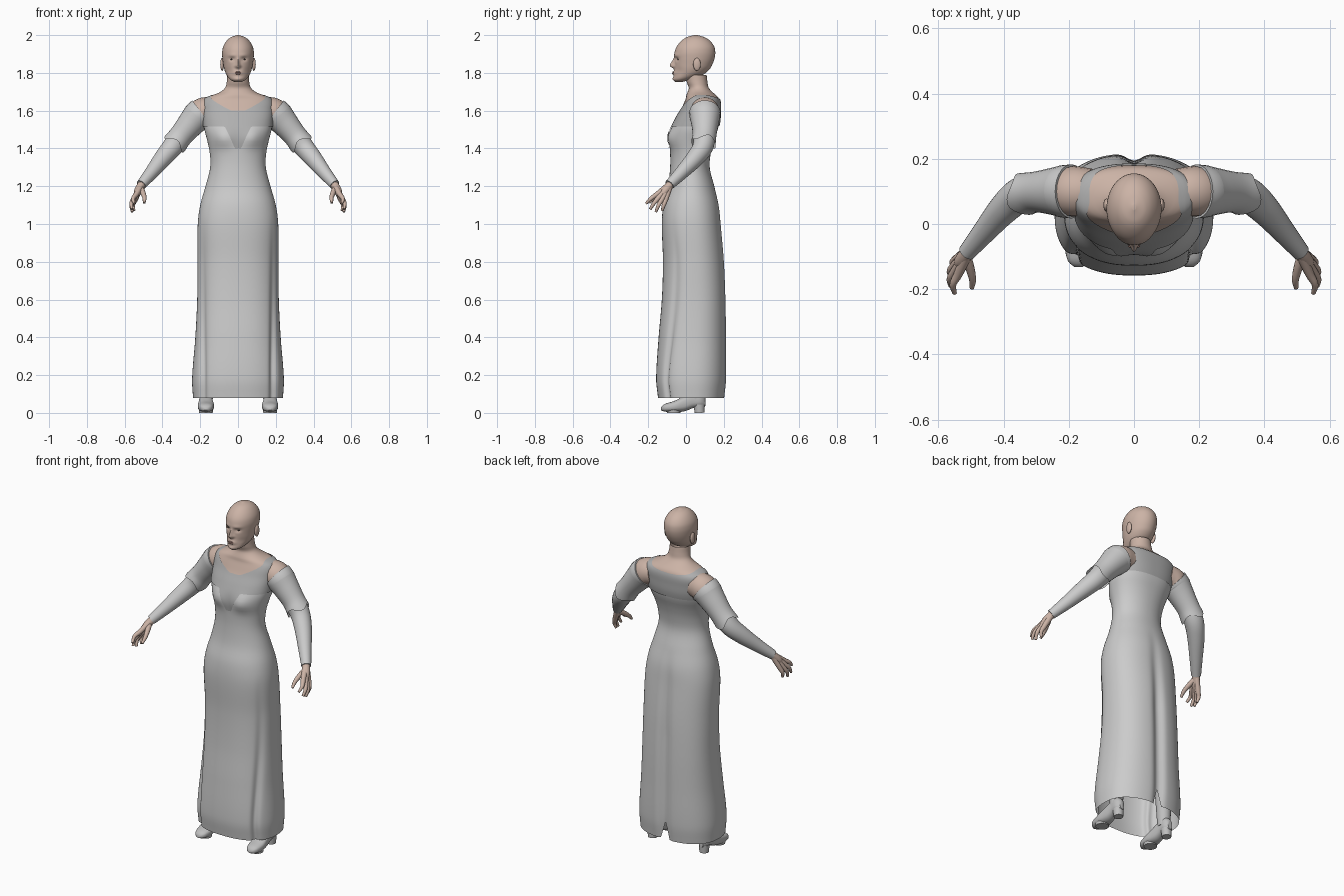
import bpy, bmesh, math
from mathutils import Vector

if "Cube" in bpy.data.objects:
    bpy.data.objects.remove(bpy.data.objects["Cube"])

TAU = 2 * math.pi


def material(name, rgb):
    m = bpy.data.materials.new(name)
    m.diffuse_color = (*rgb, 1)
    m.use_nodes = True
    m.node_tree.nodes["Principled BSDF"].inputs["Base Color"].default_value = m.diffuse_color
    return m


SKIN = material("skin", (0.60, 0.45, 0.38))
DRESS = material("dress grey", (0.60, 0.60, 0.60))
YOKE = material("yoke grey", (0.43, 0.43, 0.43))
BOOT = material("boot grey", (0.52, 0.52, 0.52))
LIP = material("lip", (0.45, 0.27, 0.23))
EYE = material("eye dark", (0.10, 0.08, 0.07))


def sample(rows, k):
    """Smooth curve through rows of (key, values...)."""
    k = min(max(k, rows[0][0]), rows[-1][0])
    i = 0
    while i < len(rows) - 2 and k > rows[i + 1][0]:
        i += 1
    a, b = rows[i], rows[i + 1]
    p, n = rows[max(i - 1, 0)], rows[min(i + 2, len(rows) - 1)]
    h = b[0] - a[0]
    t = (k - a[0]) / h
    out = []
    for j in range(1, len(a)):
        m0 = (b[j] - p[j]) / (b[0] - p[0]) * h
        m1 = (n[j] - a[j]) / (n[0] - a[0]) * h
        out.append((2*t**3 - 3*t*t + 1) * a[j] + (t**3 - 2*t*t + t) * m0
                   + (3*t*t - 2*t**3) * b[j] + (t**3 - t*t) * m1)
    return out


def surface(name, fn, nu, nv, mat, caps=False, mirror=False):
    """Closed-around grid from fn(angle, v), v running 0..1."""
    bm = bmesh.new()
    rings = [[bm.verts.new(fn(TAU * i / nu, j / nv)) for i in range(nu)] for j in range(nv + 1)]
    for r, s in zip(rings, rings[1:]):
        for i in range(nu):
            k = (i + 1) % nu
            bm.faces.new((r[i], r[k], s[k], s[i]))
    if caps:
        bm.faces.new(rings[0][::-1])
        bm.faces.new(rings[-1])
        bmesh.ops.recalc_face_normals(bm, faces=bm.faces[:])
    return finish(name, bm, mat, mirror)


def finish(name, bm, mat, mirror=False):
    me = bpy.data.meshes.new(name)
    bm.to_mesh(me)
    bm.free()
    me.materials.append(mat)
    ob = bpy.data.objects.new(name, me)
    bpy.context.collection.objects.link(ob)
    if mirror:
        ob.modifiers.new("mirror", "MIRROR").use_mirror_merge = False
    bpy.context.view_layer.objects.active = ob
    ob.select_set(True)
    bpy.ops.object.shade_smooth_by_angle(angle=math.radians(50))
    ob.select_set(False)
    return ob


def tube(name, pts, mat, nu=20, nv=24, caps=True, ragged=0):
    """Mirrored round tube through points (x, y, z, radius)."""
    rows = [(i / (len(pts) - 1), *p) for i, p in enumerate(pts)]

    def fn(a, v):
        x, y, z, r = sample(rows, v)
        d = Vector(sample(rows, v + 0.02)[:3]) - Vector(sample(rows, v - 0.02)[:3])
        d.normalize()
        s = d.cross(Vector((0, 1, 0.01))).normalized()
        t = s.cross(d)
        slip = ragged * math.sin(3 * a) * v ** 6
        return Vector((x, y, z)) + (s * math.cos(a) - t * math.sin(a)) * r + d * slip
    return surface(name, fn, nu, nv, mat, caps, True)


def blob(name, loc, size, mat, mirror=False):
    bm = bmesh.new()
    bmesh.ops.create_uvsphere(bm, u_segments=20, v_segments=12, radius=1)
    for v in bm.verts:
        v.co = Vector([c * s + o for c, s, o in zip(v.co, size, loc)])
    return finish(name, bm, mat, mirror)


def bump(d, width):
    return math.exp(-(d / width) ** 2)


# Body outline: height, half width, front y, back y, squareness
BODY = [(0.08, .238, -.148, .205, 2.4), (0.18, .243, -.158, .215, 2.4), (0.4, .226, -.145, .215, 2.4),
        (0.6, .216, -.128, .212, 2.4), (0.8, .214, -.122, .204, 2.3), (1.0, .213, -.128, .186, 2.3),
        (1.1, .2, -.12, .175, 2.2), (1.2, .172, -.095, .15, 2.1), (1.3, .147, -.084, .125, 2.1),
        (1.38, .15, -.084, .132, 2.1), (1.45, .165, -.088, .15, 2.2), (1.5, .178, -.08, .168, 2.3),
        (1.55, .182, -.058, .178, 2.4), (1.6, .185, -.03, .18, 2.4), (1.64, .184, -.012, .18, 2.4),
        (1.665, .172, -.002, .174, 2.3), (1.68, .142, .0, .163, 2.2), (1.695, .102, .006, .145, 2.1),
        (1.72, .07, .014, .122, 2), (1.75, .061, .003, .115, 2), (1.79, .058, -.005, .11, 2)]


def body(a, z, off):
    rx, yf, yb, n = sample(BODY, z)
    c, s = math.cos(a), math.sin(a)
    x = math.copysign(abs(c) ** (2 / n), c) * (rx + off)
    y = (yf + yb) / 2 + math.copysign(abs(s) ** (2 / n), s) * ((yb - yf) / 2 + off)
    if s < 0:   # bust
        y -= 0.017 * bump(abs(x) - .08, .05) * bump(z - 1.455, .045)
    drop = min(max((1.05 - z) / 0.8, 0), 1)
    if s > 0:   # centre back fold
        y -= 0.022 * bump(x, .03) * min(max((1.2 - z) / .5, 0), 1)
    else:       # side folds of the front panel
        g = drop * bump(abs(x) - .185, .014)
        x, y = x * (1 - .06 * g), y + .014 * g
    return x, y, z


def patch(name, lo, hi, off, mat, nv, nu=160):
    return surface(name, lambda a, v: body(a, lo(a) + (hi(a) - lo(a)) * v, off), nu, nv, mat)


def hem(a):
    return 0.08 + 0.1 * max(0, 1 - abs(a - math.pi / 2) / 0.07)


def yoke_edge(a):
    if math.sin(a) > 0:
        return 1.52
    x = abs(math.cos(a)) * 0.165
    return 1.515 - 0.115 * min(max((0.052 - x) / 0.036, 0), 1)


def neckline(a):
    s, c = math.sin(a), abs(math.cos(a))
    if s > 0:
        return 1.684 - 0.022 * s ** 2
    return 1.684 - 0.084 * min(1, (1 - c) * 1.15) ** 1.1


# Dress and the skin showing at the neck
patch("gown", hem, lambda a: 1.54, 0, DRESS, 70)
patch("yoke", yoke_edge, neckline, 0.005, YOKE, 24)
patch("neck_and_chest", lambda a: 1.53, lambda a: 1.79, -0.001, SKIN, 30, 64)

# Sleeves, with a ragged upper layer and a glimpse of shoulder
tube("shoulder", [(.13, .1, 1.6, .07), (.19, .1, 1.588, .077), (.25, .1, 1.53, .06)], SKIN)
tube("sleeve", [(.192, .1, 1.588, .083), (.215, .1, 1.57, .08), (.25, .1, 1.53, .07), (.3, .098, 1.47, .06),
                (.35, .088, 1.405, .054), (.4, .045, 1.345, .047), (.46, -.025, 1.27, .036),
                (.512, -.087, 1.208, .027)], DRESS, 28, 40)
tube("upper_sleeve", [(.215, .1, 1.57, .081), (.25, .1, 1.53, .072), (.3, .098, 1.47, .063),
                      (.335, .092, 1.425, .066)], DRESS, 28, 14, False, 0.015)

# Hands: wrist, four fingers and thumb
tube("wrist", [(.49, -.06, 1.235, .022), (.515, -.092, 1.2, .022), (.53, -.115, 1.17, .022),
               (.538, -.125, 1.15, .014)], SKIN, 14, 8)
FINGERS = [((.538, -.152, 1.158), (.555, -.185, 1.135), (.55, -.212, 1.108)),
           ((.546, -.14, 1.145), (.564, -.168, 1.112), (.562, -.19, 1.078)),
           ((.548, -.125, 1.135), (.564, -.145, 1.1), (.56, -.16, 1.064)),
           ((.544, -.108, 1.13), (.556, -.118, 1.1), (.55, -.126, 1.07))]
for i, (k, m, t) in enumerate(FINGERS):
    tube(f"finger_{i + 1}", [(.514, -.092 + .004 * (1.5 - i) * -1, 1.2, .017), (*k, .014), (*m, .0105),
                             (*t, .007)], SKIN, 12, 14)
tube("thumb", [(.515, -.1, 1.19, .016), (.503, -.135, 1.165, .014), (.495, -.17, 1.138, .011),
               (.497, -.196, 1.112, .007)], SKIN, 12, 12)

# Head outline: height, half width, front y, back y
HEAD = [(1.752, .018, -.056, -.02), (1.765, .042, -.066, .03), (1.79, .061, -.064, .09),
        (1.82, .073, -.061, .125), (1.85, .079, -.06, .142), (1.88, .083, -.061, .152),
        (1.91, .084, -.06, .155), (1.94, .078, -.049, .149), (1.97, .06, -.024, .127),
        (1.99, .036, .006, .095), (2.0, .006, .042, .06)]


def head_point(a, z):
    rx, yf, yb = sample(HEAD, z)
    x = rx * math.cos(a)
    y = (yf + yb) / 2 + (yb - yf) / 2 * math.sin(a)
    if math.sin(a) < 0:
        nose_h = bump(z - 1.838, .013) if z < 1.838 else bump(z - 1.838, .03)
        y -= .026 * nose_h * bump(x, .007 + .006 * bump(z - 1.835, .012))
        y -= .008 * bump(x, .022) * bump(z - 1.799, .011)
        y -= .005 * bump(x, .02) * bump(z - 1.767, .01)
        y -= .004 * bump(abs(x) - .03, .025) * bump(z - 1.893, .009)
        y += .010 * bump(abs(x) - .032, .015) * bump(z - 1.873, .010)
        y += .004 * bump(abs(x) - .05, .018) * bump(z - 1.81, .02)
    return x, y, z


surface("head", lambda a, v: head_point(a, 1.876 - .124 * math.cos(math.pi * v)), 96, 64, SKIN, True)


def face_y(x, z):
    return head_point(-math.acos(x / sample(HEAD, z)[0]), z)[1]


blob("eye", (.032, face_y(.032, 1.872) + .001, 1.872), (.011, .004, .0035), EYE, True)
blob("upper_lip", (0, face_y(0, 1.803) + .001, 1.803), (.019, .004, .0035), LIP)
blob("lower_lip", (0, face_y(0, 1.796) + .001, 1.796), (.016, .004, .004), LIP)
blob("ear", (.084, .058, 1.845), (.010, .02, .034), SKIN, True)

# Boots: y, sole height, top height, half width
SHOE = [(-.132, .014, .03, .012), (-.115, .007, .046, .032), (-.06, .005, .064, .043), (-.01, .008, .09, .038),
        (.04, .026, .112, .032), (.08, .03, .115, .03), (.102, .036, .09, .014)]


def shoe_point(a, v):
    y = -.132 + .234 * v
    lo, hi, w = sample(SHOE, y)
    s = math.sin(a)
    return .17 + w * math.cos(a), y, (lo + hi) / 2 + (hi - lo) / 2 * math.copysign(abs(s) ** .7, s)


surface("shoe", shoe_point, 28, 24, BOOT, True, True)
tube("boot_shaft", [(.168, .05, .07, .034), (.165, .052, .2, .042), (.155, .055, .4, .05)], BOOT, 20, 8)
tube("boot_heel", [(.17, .072, 0, .026), (.17, .07, .045, .03)], BOOT, 16, 2)
tube("boot_sole", [(.17, -.065, 0, .036), (.17, -.065, .02, .038)], BOOT, 20, 2)
